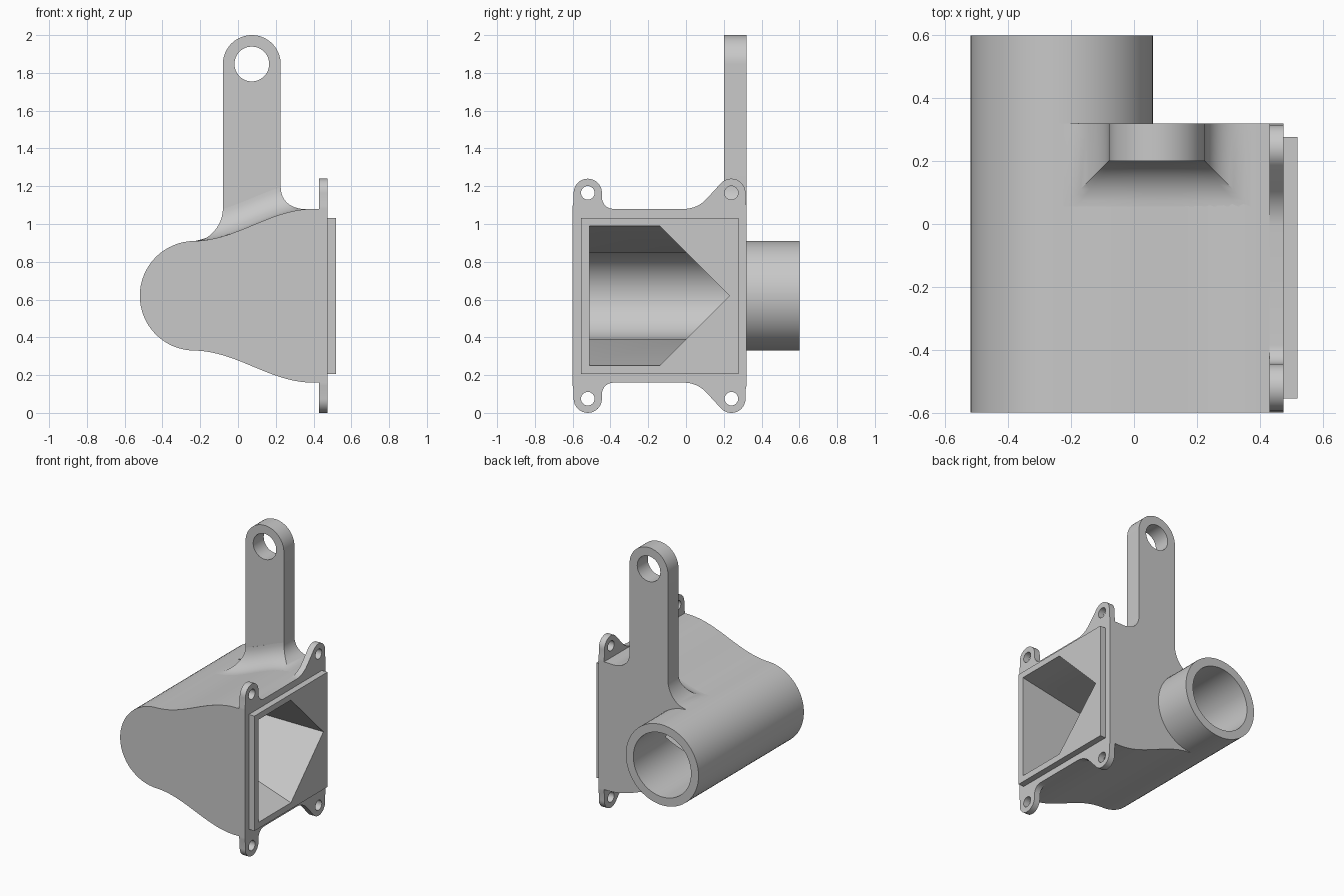
import bpy, bmesh
from math import pi, sin, cos

old = bpy.data.objects.get("Cube")
if old:
    bpy.data.objects.remove(old, do_unlink=True)

grey = bpy.data.materials.new("light grey plastic")
grey.use_nodes = True
grey.diffuse_color = (0.58, 0.58, 0.58, 1)
grey.node_tree.nodes["Principled BSDF"].inputs["Base Color"].default_value = grey.diffuse_color

MID = 0.62              # height of the symmetry plane of the duct
BORE_X = -0.23          # pipe axis
FRONT, BACK = -0.6, 0.32
PLACE = {"x": lambda p, q, t: (t, p, q), "y": lambda p, q, t: (p, t, q)}


def loft(name, rings):
    """Closed solid through equal-length rings of points."""
    bm = bmesh.new()
    loops = [[bm.verts.new(p) for p in ring] for ring in rings]
    n = len(loops[0])
    for a, b in zip(loops, loops[1:]):
        for i in range(n):
            j = (i + 1) % n
            bm.faces.new((a[i], a[j], b[j], b[i]))
    bm.faces.new(loops[0])
    bm.faces.new(loops[-1][::-1])
    bmesh.ops.recalc_face_normals(bm, faces=bm.faces)
    me = bpy.data.meshes.new(name)
    bm.to_mesh(me)
    bm.free()
    me.materials.append(grey)
    ob = bpy.data.objects.new(name, me)
    bpy.context.collection.objects.link(ob)
    return ob


def prism(name, outline, axis, a, b):
    return loft(name, [[PLACE[axis](p, q, t) for p, q in outline] for t in (a, b)])


def arc(cx, cz, r, start, end, n):
    return [(cx + r * cos(start + (end - start) * i / n),
             cz + r * sin(start + (end - start) * i / n)) for i in range(n + 1)]


def circle(cx, cz, r, n=48):
    return arc(cx, cz, r, 0, 2 * pi, n)[:-1]


def boolean(ob, other, op="DIFFERENCE"):
    bpy.context.view_layer.objects.active = ob
    mod = ob.modifiers.new("cut", "BOOLEAN")
    mod.operation, mod.solver, mod.object = op, "EXACT", other
    bpy.ops.object.modifier_apply(modifier=mod.name)


def half_height(x):
    """Outer half height of the duct, swelling from pipe to flange."""
    t = min(max((x + 0.24) / 0.64, 0), 1)
    return 0.29 + 0.17 * (0.5 - 0.5 * cos(pi * t))


# Cutters: round bore, and a flared opening with a pointed end
bore = prism("bore_cutter", circle(BORE_X, MID, 0.23, 64), "y", -0.51, 0.7)
flare = prism("flare_cutter", [(BORE_X, MID - 0.23), (0.6, MID - 0.385),
                               (0.6, MID + 0.385), (BORE_X, MID + 0.23)], "y", -0.51, 0.4)
point = prism("point_cutter", [(0.23, MID), (-0.6, MID + 0.83), (-0.6, MID - 0.83)],
              "x", -0.4, 0.7)
boolean(flare, point, "INTERSECT")

# Duct body
xs = [BORE_X + 0.66 * i / 28 for i in range(1, 29)]
outline = arc(BORE_X, MID, 0.29, pi / 2, 1.5 * pi, 32)
outline += [(x, MID - half_height(x)) for x in xs]
outline += [(x, MID + half_height(x)) for x in reversed(xs)]
body = prism("duct_body", outline, "y", FRONT, BACK)
boolean(body, bore)
boolean(body, flare)

# Round outlet pipe
pipe = prism("outlet_pipe", circle(BORE_X, MID, 0.29, 64), "y", 0.3, 0.6)
boolean(pipe, bore)

# Flange with four screw tabs: upper edge, mirrored below
TAB = 0.545
upper = [(FRONT, 0.46), (FRONT, 0.475), (-0.595, 0.5)]
upper += arc(-0.52, TAB, 0.075, pi, 0, 16)
upper += arc(-0.385, 0.52, 0.06, pi, 1.5 * pi, 8)
upper += arc(-0.01, 0.62, 0.16, 1.5 * pi, 1.75 * pi, 8)
upper += arc(0.24, TAB, 0.075, 0.75 * pi, 0, 14)
upper += [(0.315, 0.5), (BACK, 0.475), (BACK, 0.46)]
outline = [(y, MID + h) for y, h in upper] + [(y, MID - h) for y, h in reversed(upper)]
flange = prism("flange", outline, "x", 0.43, 0.475)
boolean(flange, flare)
for y in (-0.52, 0.24):
    for side in (-1, 1):
        hole = prism("screw_hole_cutter", circle(y, MID + side * TAB, 0.036, 24), "x", 0.3, 0.6)
        boolean(flange, hole)
        bpy.data.objects.remove(hole, do_unlink=True)

# Raised rim around the opening
rim = prism("opening_rim", [(-0.555, 0.205), (0.277, 0.205), (0.277, 1.033), (-0.555, 1.033)],
            "x", 0.46, 0.52)
boolean(rim, flare)

# Mounting arm with an eye at the top
ARM_X, ARM_R, ARM_Y = 0.073, 0.153, 0.2
outline = [(ARM_X - ARM_R, 0.88), (ARM_X + ARM_R, 0.88)]
outline += arc(ARM_X, 2 - ARM_R, ARM_R, 0, pi, 32)
arm = prism("mounting_arm", outline, "y", ARM_Y, BACK)
eye = prism("eye_cutter", circle(ARM_X, 2 - ARM_R, 0.092), "y", 0, 0.6)
boolean(arm, eye)


# Concave fillet where the arm meets the body
def fillet_ring(d, h):
    left, right, front = ARM_X - ARM_R - d, ARM_X + ARM_R + d, ARM_Y - d
    pts = [(left, BACK)]
    pts += [(left + (right - left) * i / 16, front) for i in range(17)]
    pts += [(right, BACK)]
    return [(x, y, MID + half_height(x) + h) for x, y in pts]


R = 0.145
steps = [pi / 2 * i / 12 for i in range(13)]
rings = [fillet_ring(R * (1 - cos(a)), R * (1 - sin(a))) for a in steps]
rings.append(fillet_ring(R, -0.05))
fillet = loft("arm_fillet", rings)

for cutter in (bore, flare, point, eye):
    bpy.data.objects.remove(cutter, do_unlink=True)

# Smooth curved walls, keeping hard edges
bpy.ops.object.select_all(action="DESELECT")
for ob in (body, pipe, flange, rim, arm, fillet):
    ob.select_set(True)
bpy.context.view_layer.objects.active = body
bpy.ops.object.shade_smooth_by_angle(angle=pi / 6)
